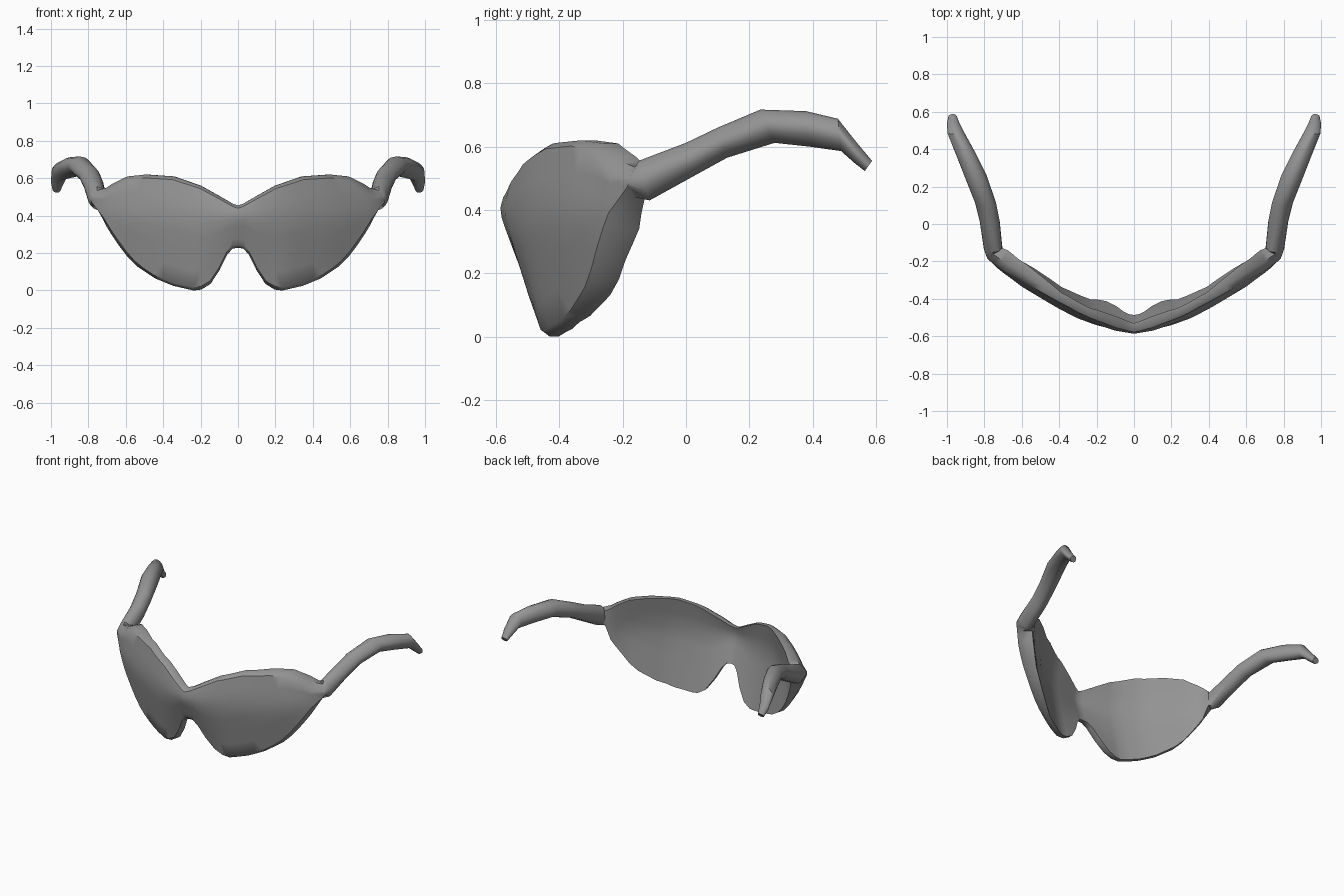
import bpy, bmesh, math

cube = bpy.data.objects.get("Cube")
if cube:
    bpy.data.objects.remove(cube, do_unlink=True)

mat = bpy.data.materials.new("plain grey")
mat.use_nodes = True
grey = (0.3, 0.3, 0.3, 1)
mat.diffuse_color = grey
mat.node_tree.nodes["Principled BSDF"].inputs["Base Color"].default_value = grey

# Lens outline heights over x
TOP = [(0, .455), (.03, .465), (.1, .505), (.2, .56), (.35, .61), (.5, .62),
       (.6, .61), (.68, .575), (.72, .55), (.785, .535)]
BOTTOM = [(0, .228), (.03, .224), (.06, .19), (.1, .11), (.15, .035), (.2, .005),
          (.24, 0), (.35, .025), (.45, .065), (.55, .13), (.62, .2), (.7, .31), (.785, .44)]
# Plan curves of the front and back of the lens
FRONT = [(0, -.587), (.1, -.575), (.2, -.545), (.3, -.505), (.4, -.455), (.5, -.4),
         (.6, -.335), (.72, -.245), (.785, -.185)]
BACK = [(0, -.545), (.12, -.515), (.25, -.478), (.385, -.41), (.6, -.235), (.67, -.155),
        (.705, -.13)]
# Inward offset of the back edge, and rounding of the front edge
SHIFT = [(0, 0), (.2, .004), (.4, .012), (.62, .025), (.72, .045), (.785, .08)]
ROUND = [(0, .015), (.5, .018), (.72, .05), (.785, .035)]
LEVELS = 7


def lerp(a, b, t):
    return a + (b - a) * t


def look(table, x):
    for (x0, v0), (x1, v1) in zip(table, table[1:]):
        if x <= x1:
            return lerp(v0, v1, (x - x0) / (x1 - x0))
    return table[-1][1]


def ring(outer, inner, rim):
    """Closed section; each function gives a point for t from top to bottom."""
    ts = [i / (LEVELS - 1) for i in range(LEVELS)]
    return [outer(t) for t in ts] + [rim(1)] + [inner(t) for t in reversed(ts)] + [rim(0)]


def lens_ring(x):
    """Section of the wraparound lens, leaning back above and below its middle."""
    lean = lerp(.38, .21, min(x / .24, 1))
    fade = 1 - max(0, (x - .6) / .2)

    def point(px, y, t, inset=0):
        z = lerp(look(TOP, x) - inset, look(BOTTOM, x) + inset, t)
        d = z - .4
        return px, y + lean * fade * (math.hypot(d, .02) - .02), z

    y, bx = look(FRONT, x), x - look(SHIFT, x)
    by = look(BACK, bx)
    return ring(lambda t: point(x, y, t, look(ROUND, x)),
                lambda t: point(bx, by, t),
                lambda t: point(lerp(x, bx, .4), lerp(y, by, .4), t))


def temple_ring(xo, xi, yt, zt, yb, zb):
    """Rounded section of a side arm, flatter on its inner face."""
    mid = (xo + xi) / 2

    def point(x, t):
        return x, lerp(yt, yb, t), lerp(zt, zb, t)

    def side(x, power):
        def at(t):
            t = lerp(.07, .93, t)
            return point(lerp(mid, x, math.sin(math.pi * t) ** power), t)
        return at
    return ring(side(xo, .65), side(xi, .4), lambda t: point(mid, t))


lens_x = [0, .03, .06, .1, .15, .2, .24, .3, .35, .4, .45, .5, .55, .6, .65, .69, .72, .75, .785]
arm = [(.803, .703, -.15, .555, -.115, .43),
       (.825, .718, 0, .612, .03, .51),
       (.85, .738, .1, .66, .13, .565),
       (.907, .787, .235, .717, .28, .612),
       (.957, .85, .38, .712, .39, .6),
       (.997, .905, .48, .688, .49, .586),
       (1, .932, .54, .612, .535, .546),
       (.992, .948, .588, .555, .565, .523)]
rings = [lens_ring(x) for x in lens_x] + [temple_ring(*a) for a in arm]

# Loft one half of the frame, then mirror it
bm = bmesh.new()
loops = [[bm.verts.new(p) for p in r] for r in rings]
n = len(loops[0])
for a, b in zip(loops, loops[1:]):
    for i in range(n):
        j = (i + 1) % n
        bm.faces.new((a[i], a[j], b[j], b[i]))
bm.faces.new(loops[-1])
bmesh.ops.recalc_face_normals(bm, faces=bm.faces)
# The open half shell must point outward: its front faces look toward -y
bm.normal_update()
if max(bm.faces, key=lambda f: -f.calc_center_median().y).normal.y > 0:
    bmesh.ops.reverse_faces(bm, faces=bm.faces)
mesh = bpy.data.meshes.new("wraparound_glasses")
bm.to_mesh(mesh)
bm.free()
mesh.materials.append(mat)
glasses = bpy.data.objects.new("wraparound_glasses", mesh)
bpy.context.collection.objects.link(glasses)
mirror = glasses.modifiers.new("mirror", 'MIRROR')
mirror.merge_threshold = .001

bpy.ops.object.select_all(action='DESELECT')
glasses.select_set(True)
bpy.context.view_layer.objects.active = glasses
bpy.ops.object.modifier_apply(modifier="mirror")
bpy.ops.object.shade_smooth_by_angle(angle=math.radians(42))
